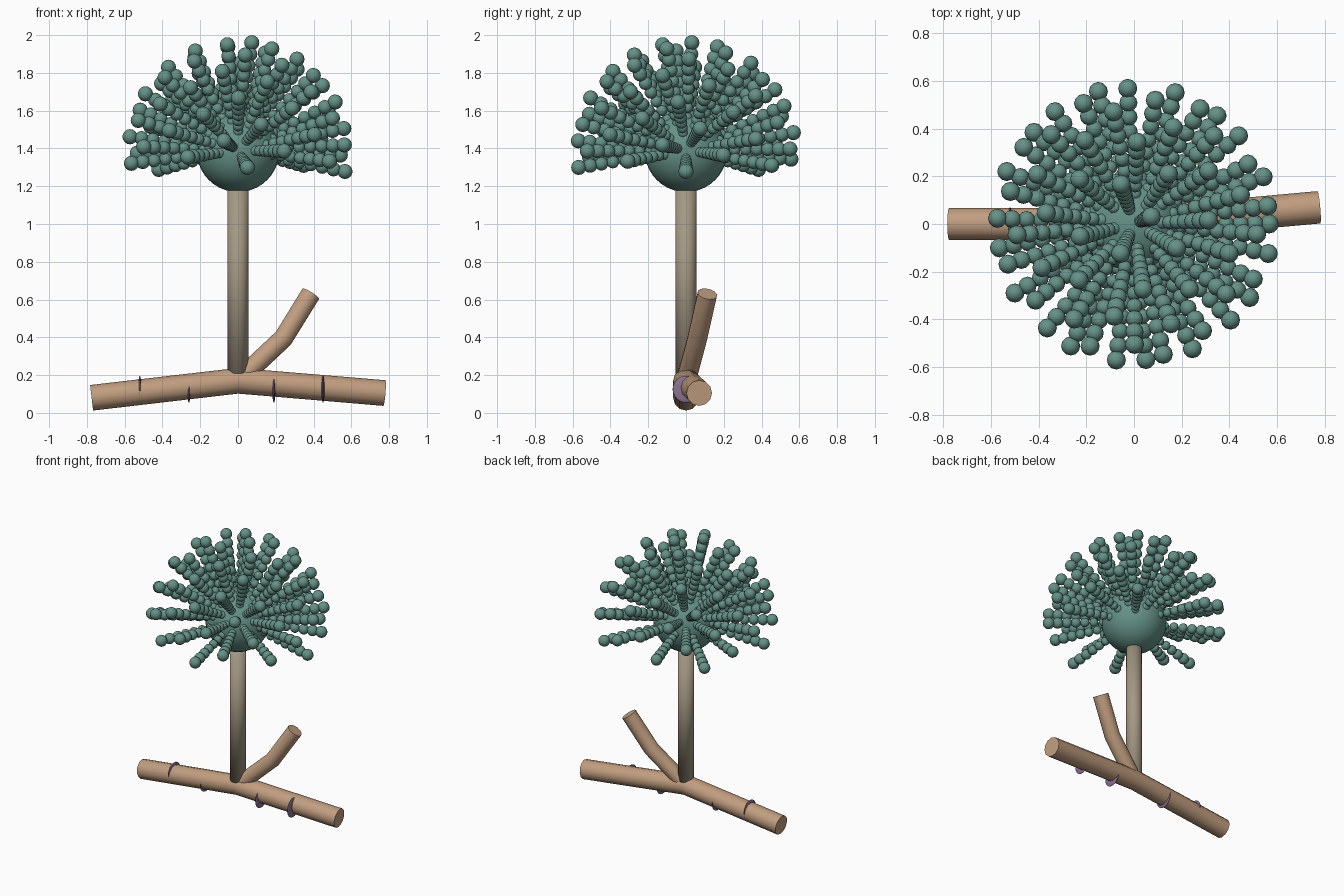
import bpy, bmesh, math
from mathutils import Matrix, Vector

if "Cube" in bpy.data.objects:
    bpy.data.objects.remove(bpy.data.objects["Cube"])


def material(name, rgb):
    m = bpy.data.materials.new(name)
    m.diffuse_color = (*rgb, 1)
    m.use_nodes = True
    m.node_tree.nodes["Principled BSDF"].inputs["Base Color"].default_value = m.diffuse_color
    return m


TEAL = material("teal", (0.13, 0.285, 0.24))
BARK = material("tan bark", (0.53, 0.34, 0.215))
STALK = material("grey beige", (0.37, 0.315, 0.23))
PURPLE = material("dusty purple", (0.26, 0.17, 0.28))


def add_mesh(name, me, mat):
    me.materials.append(mat)
    for p in me.polygons:
        p.use_smooth = True
    ob = bpy.data.objects.new(name, me)
    bpy.context.collection.objects.link(ob)
    return ob


def finish(name, bm, mat):
    me = bpy.data.meshes.new(name)
    bm.to_mesh(me)
    bm.free()
    return add_mesh(name, me, mat)


def tube(name, points, radius, mat):
    """Round capped tube through a few points."""
    cu = bpy.data.curves.new(name, 'CURVE')
    cu.dimensions = '3D'
    cu.bevel_depth = radius
    cu.bevel_resolution = 4
    cu.use_fill_caps = True
    sp = cu.splines.new('POLY')
    sp.points.add(len(points) - 1)
    for p, co in zip(sp.points, points):
        p.co = (*co, 1)
    ob = bpy.data.objects.new(name, cu)
    bpy.context.collection.objects.link(ob)
    bpy.ops.object.select_all(action='DESELECT')
    ob.select_set(True)
    bpy.context.view_layer.objects.active = ob
    bpy.ops.object.convert(target='MESH')
    ob = bpy.context.object
    ob.name = name
    ob.data.materials.clear()
    ob.data.materials.append(mat)
    bpy.ops.object.shade_smooth_by_angle(angle=math.radians(40))
    return ob


# Lying branch and its side twig
tube("branch", [(-0.775, 0, 0.08), (0, 0, 0.17), (0.775, 0.07, 0.105)], 0.068, BARK)
tube("twig", [(0, 0, 0.17), (0.24, 0.06, 0.395), (0.385, 0.113, 0.63)], 0.053, BARK)

# Upright stem
bm = bmesh.new()
bmesh.ops.create_cone(bm, cap_ends=True, segments=24, radius1=0.055, radius2=0.055,
                      depth=1.08, matrix=Matrix.Translation((0, 0, 0.71)))
finish("stem", bm, STALK)

# Flat lens-shaped scars on the branch
for i, x in enumerate((-0.52, -0.26, 0.19, 0.45)):
    bm = bmesh.new()
    bmesh.ops.create_uvsphere(bm, u_segments=24, v_segments=12, radius=0.071,
                              matrix=Matrix.Translation((x, 0, 0.125)) @ Matrix.Diagonal((0.12, 1, 1, 1)))
    finish(f"scar_{i + 1}", bm, PURPLE)

# Flower head core
CENTRE = Vector((0, 0, 1.388))
bm = bmesh.new()
bmesh.ops.create_uvsphere(bm, u_segments=32, v_segments=20, radius=0.219,
                          matrix=Matrix.Translation(CENTRE))
finish("head_core", bm, TEAL)

# One unit bead, copied along every strand
bm = bmesh.new()
bmesh.ops.create_uvsphere(bm, u_segments=12, v_segments=8, radius=1)
bm.verts.ensure_lookup_table()
bead_verts = [v.co.copy() for v in bm.verts]
bead_faces = [[v.index for v in f.verts] for f in bm.faces]
bm.free()

# Beaded strands radiating in a golden-angle spiral
STRANDS, BEADS = 64, 7
verts, faces = [], []
for i in range(STRANDS):
    z = -0.2 + 1.2 * (i + 0.5) / STRANDS
    a = i * math.pi * (3 - math.sqrt(5))
    r = math.sqrt(1 - z * z)
    d = Vector((r * math.cos(a), r * math.sin(a), z))
    for k in range(BEADS):
        t = k / (BEADS - 1)
        size = 0.027 + 0.013 * t
        c = CENTRE + d * (0.21 + 0.367 * t)
        n = len(verts)
        verts += [c + v * size for v in bead_verts]
        faces += [[n + j for j in f] for f in bead_faces]
me = bpy.data.meshes.new("beaded_strands")
me.from_pydata(verts, [], faces)
add_mesh("beaded_strands", me, TEAL)
